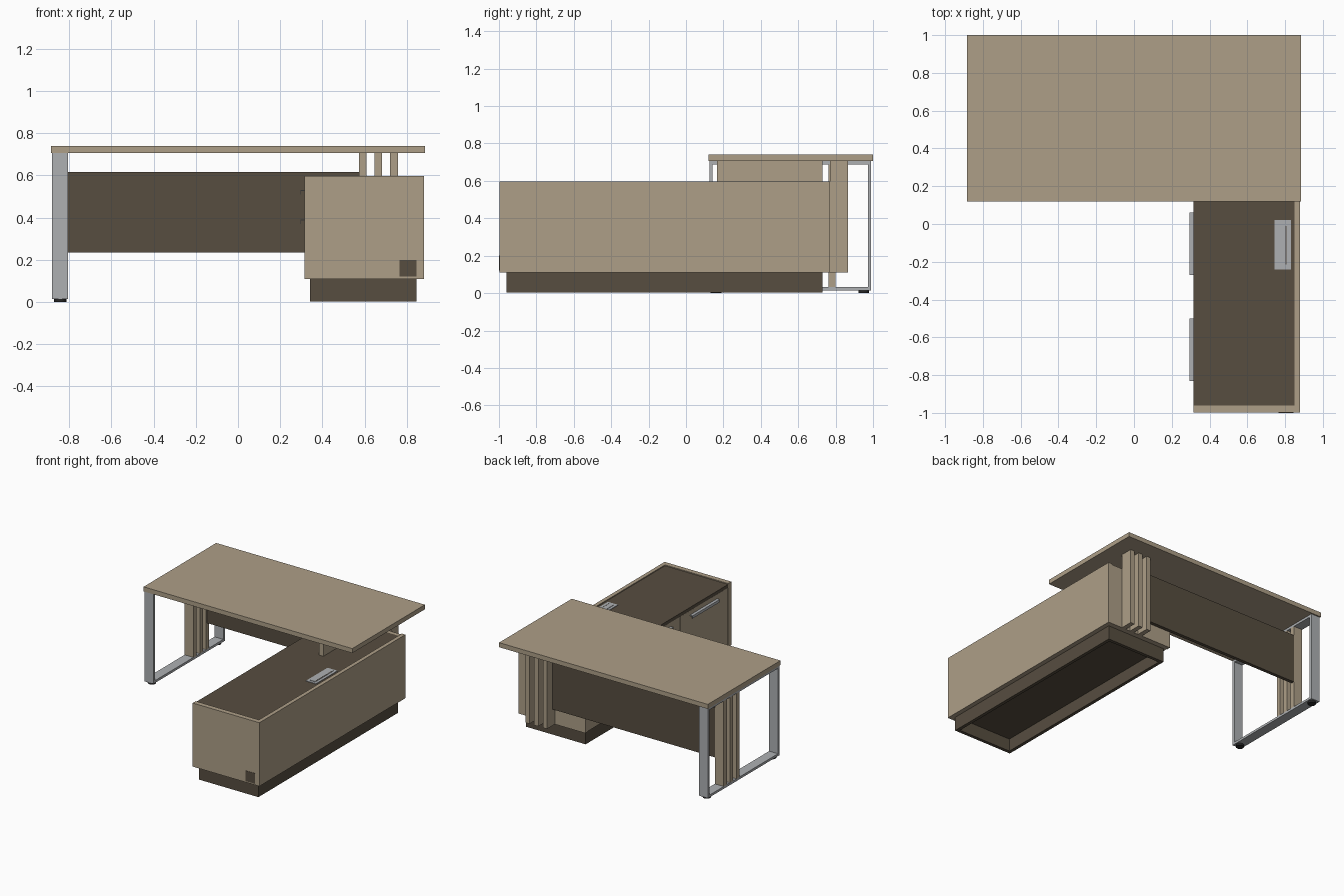
import bpy

cube = bpy.data.objects.get("Cube")
if cube:
    bpy.data.objects.remove(cube, do_unlink=True)


def material(name, color):
    m = bpy.data.materials.new(name)
    m.use_nodes = True
    m.diffuse_color = (*color, 1)
    m.node_tree.nodes["Principled BSDF"].inputs["Base Color"].default_value = (*color, 1)
    return m


OAK = material("light_oak", (0.42, 0.345, 0.245))
BROWN = material("dark_brown", (0.095, 0.075, 0.051))
STEEL = material("brushed_steel", (0.42, 0.435, 0.45))
BLACK = material("black_rubber", (0.02, 0.02, 0.02))


def box(name, x, y, z, mat):
    """Box from its extents (low, high) on each axis."""
    spans = (x, y, z)
    bpy.ops.mesh.primitive_cube_add(size=1, location=[(a + b) / 2 for a, b in spans])
    o = bpy.context.object
    o.name = name
    o.scale = [b - a for a, b in spans]
    bpy.ops.object.transform_apply(location=False, rotation=False, scale=True)
    o.data.materials.append(mat)
    return o


# Worktop
TOP_Z = 0.705
box("worktop", (-0.885, 0.885), (0.12, 1), (TOP_Z, 0.74), OAK)

# Steel loop leg with round feet
leg_x = (-0.88, -0.805)
y0, y1, z0, t = 0.125, 0.99, 0.015, 0.018
box("leg_front_post", leg_x, (y0, y0 + t), (z0, TOP_Z), STEEL)
box("leg_back_post", leg_x, (y1 - t, y1), (z0, TOP_Z), STEEL)
box("leg_bottom_rail", leg_x, (y0 + t, y1 - t), (z0, z0 + t), STEEL)
box("leg_top_rail", leg_x, (y0 + t, y1 - t), (TOP_Z - t, TOP_Z), STEEL)
for y in (0.16, 0.95):
    bpy.ops.mesh.primitive_cylinder_add(vertices=24, radius=0.029, depth=z0,
                                        location=(-0.8425, y, z0 / 2))
    foot = bpy.context.object
    foot.name = "leg_foot"
    foot.data.materials.append(BLACK)
    bpy.ops.object.shade_smooth_by_angle()

# Slats: three inside the loop leg, three behind the cabinet
for i in range(3):
    y = 0.61 + i * 0.0765
    box("leg_slat", leg_x, (y, y + 0.037), (z0 + t, TOP_Z - t), OAK)
    x = 0.573 + i * 0.074
    box("cabinet_slat", (x, x + 0.036), (0.77, 0.865), (0.11, TOP_Z), OAK)

# Modesty panel and the support standing on the cabinet
box("modesty_panel", (-0.805, 0.575), (0.772, 0.798), (0.235, 0.615), BROWN)
box("worktop_support", (0.573, 0.609), (0.165, 0.73), (0.59, TOP_Z), OAK)

# Cabinet shell
low, high = 0.11, 0.597
box("cabinet_front_panel", (0.315, 0.88), (-0.998, -0.96), (low, high), OAK)
box("cabinet_side_panel", (0.85, 0.88), (-0.96, 0.77), (low, high), OAK)
box("cabinet_back_panel", (0.315, 0.85), (0.74, 0.77), (low, 0.59), OAK)
box("cabinet_carcass", (0.335, 0.85), (-0.96, 0.74), (low, 0.565), OAK)
box("cabinet_top", (0.315, 0.85), (-0.96, 0.74), (0.565, 0.59), BROWN)

# Hollow plinth
px, py, w = (0.34, 0.845), (-0.96, 0.73), 0.025
box("plinth_left", (px[1] - w, px[1]), py, (0.003, low), BROWN)
box("plinth_right", (px[0], px[0] + w), py, (0.003, low), BROWN)
inner_x = (px[0] + w, px[1] - w)
box("plinth_front", inner_x, (py[0], py[0] + w), (0.003, low), BROWN)
box("plinth_back", inner_x, (py[1] - w, py[1]), (0.003, low), BROWN)
box("plinth_ceiling", inner_x, (py[0] + w, py[1] - w), (low - 0.01, low), BROWN)

# Doors and drawers on the inner side
gap = 0.002
door_x = (0.317, 0.335)


def front(name, ya, yb, za, zb):
    box(name, door_x, (ya + gap, yb - gap), (za + gap, zb - gap), OAK)


def handle(yc, z):
    ys = (yc - 0.165, yc + 0.165)
    box("handle_plate", (0.295, 0.317), ys, (z, z + 0.005), STEEL)
    box("handle_lip", (0.295, 0.299), ys, (z - 0.016, z), STEEL)


front("cabinet_door", -0.96, -0.385, low, 0.565)
front("cabinet_door", 0.17, 0.74, low, 0.565)
handle(-0.665, 0.525)
for za, zb in ((low, 0.26), (0.26, 0.415), (0.415, 0.565)):
    front("drawer_front", -0.385, 0.17, za, zb)
for z in (0.525, 0.385):
    handle(-0.105, z)

# Cable flap in the cabinet top
box("cable_tray_frame", (0.745, 0.83), (-0.24, 0.02), (0.585, 0.594), STEEL)
box("cable_tray_lid", (0.765, 0.81), (-0.22, 0.0), (0.594, 0.597), STEEL)
box("cable_tray_slot", (0.803, 0.807), (-0.215, -0.01), (0.594, 0.5975), BROWN)

# Plain square plate on the cabinet front
box("front_plate", (0.765, 0.845), (-1, -0.996), (0.12, 0.2), BROWN)
